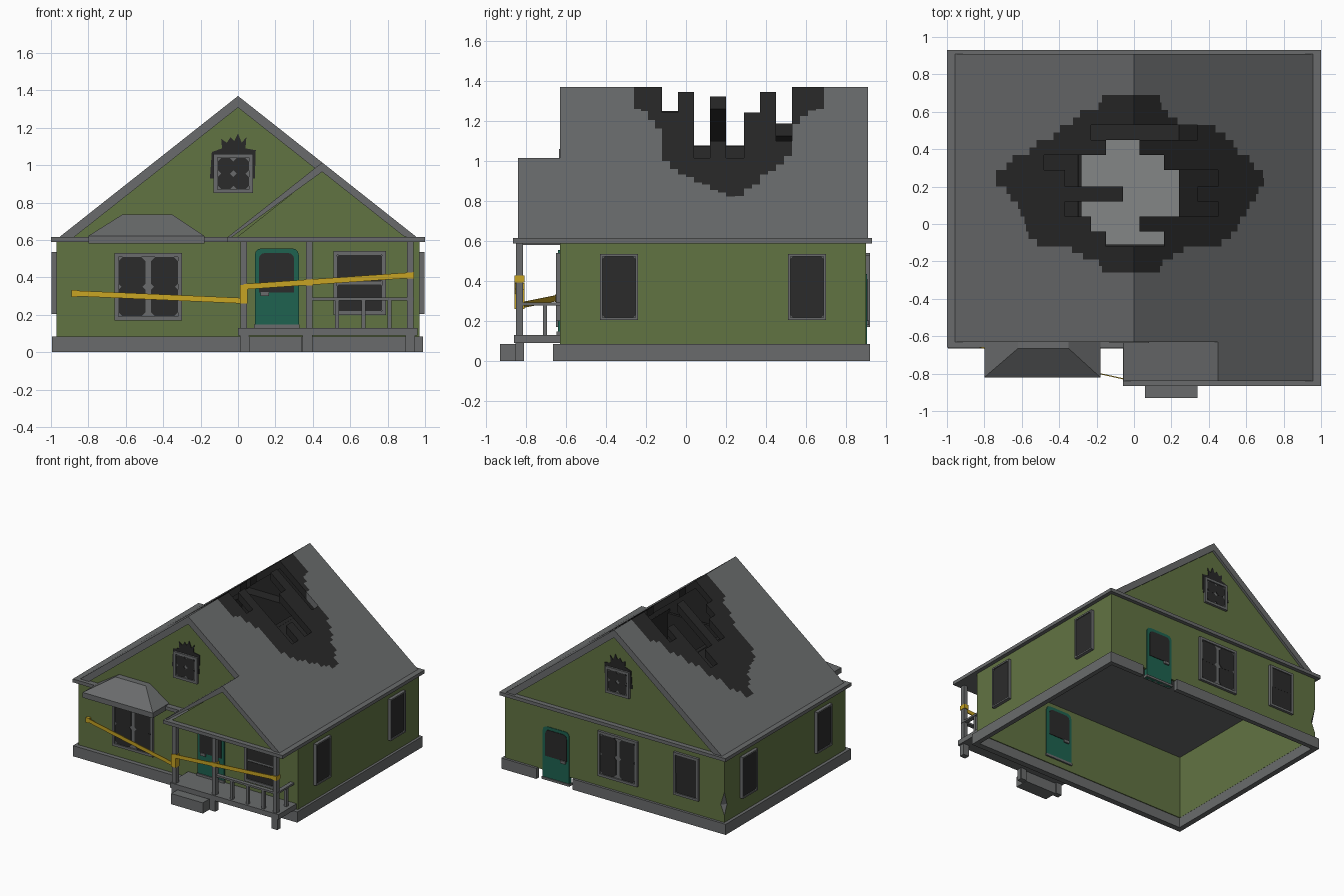
import bpy, bmesh, math
from mathutils import Vector as V

if "Cube" in bpy.data.objects:
    bpy.data.objects.remove(bpy.data.objects["Cube"])

def material(name, r, g, b):
    m = bpy.data.materials.new(name)
    m.diffuse_color = (r, g, b, 1)
    m.use_nodes = True
    m.node_tree.nodes["Principled BSDF"].inputs["Base Color"].default_value = m.diffuse_color
    return m

GREEN = material("green siding", .121, .172, .055)
GREY = material("grey trim", .142, .148, .150)
GLASS = material("dark glass", .024, .024, .024)
CHAR = material("charred black", .021, .021, .021)
TEAL = material("teal door", .013, .122, .079)
YELLOW = material("yellow tape", .57, .37, .017)
FLOOR = material("pale grey floor", .23, .24, .24)

def finish(name, bm, *mats):
    bmesh.ops.recalc_face_normals(bm, faces=bm.faces)
    me = bpy.data.meshes.new(name)
    bm.to_mesh(me)
    bm.free()
    for m in mats:
        me.materials.append(m)
    ob = bpy.data.objects.new(name, me)
    bpy.context.collection.objects.link(ob)
    return ob

def prism(bm, pts, vec, mi=0):
    a = [bm.verts.new(p) for p in pts]
    b = [bm.verts.new(V(p) + V(vec)) for p in pts]
    n = len(a)
    fs = [bm.faces.new(a), bm.faces.new(b[::-1])]
    fs += [bm.faces.new((a[i], b[i], b[(i + 1) % n], a[(i + 1) % n])) for i in range(n)]
    for f in fs:
        f.material_index = mi

def box(bm, x0, x1, y0, y1, z0, z1):
    prism(bm, [(x0, y0, z0), (x1, y0, z0), (x1, y1, z0), (x0, y1, z0)], (0, 0, z1 - z0))

def boxes(name, mat, *lst):
    bm = bmesh.new()
    for b in lst:
        box(bm, *b)
    return finish(name, bm, mat)

# foundation with a gap for the back door
boxes("foundation", GREY, (-.995, .99, -.665, -.618, 0, .085), (-.995, -.953, -.618, .92, 0, .085),
      (.953, .99, -.618, .92, 0, .085), (-.953, .36, .883, .92, 0, .085), (.68, .953, .883, .92, 0, .085))

# wall shell, with a chipped back-left corner
bm = bmesh.new()
def loop(x, y0, y1, z):
    return [bm.verts.new(p) for p in ((-x, y0, z), (x, y0, z), (x, y1, z), (-x, y1, z))]
L = [loop(.97, -.63, .9, .08), loop(.97, -.63, .9, .6), loop(.952, -.612, .882, .6), loop(.952, -.612, .882, .08)]
for k in range(4):
    for i in range(4):
        A, B, j = L[k], L[(k + 1) % 4], (i + 1) % 4
        bm.faces.new((A[i], A[j], B[j], B[i]))
walls = finish("walls", bm, GREEN, GREY)
bm = bmesh.new()
ring = [bm.verts.new((-.97 + dx, .9 + dy, .22)) for dx, dy in ((.033, 0), (0, .033), (-.033, 0), (0, -.033))]
for tip in (bm.verts.new((-.97, .9, .33)), bm.verts.new((-.97, .9, .14))):
    for i in range(4):
        bm.faces.new((ring[i], ring[(i + 1) % 4], tip)).material_index = 1
cut = finish("corner_chip_cutter", bm, GREEN, GREY)
cut.hide_render = True
mod = walls.modifiers.new("chip", 'BOOLEAN')
mod.operation, mod.object = 'DIFFERENCE', cut
bpy.context.view_layer.objects.active = walls
bpy.ops.object.modifier_apply(modifier="chip")
bpy.data.objects.remove(cut)

# ceiling, attic floor and eave trim
boxes("ceiling", GREY, (-.955, .955, -.615, .885, .588, .597))
boxes("attic_floor", FLOOR, (-.935, .935, -.6, .87, .598, .604))
boxes("eave_trim", GREY, (-1, -.06, -.66, -.615, .588, .615), (-1, -.955, -.615, .93, .588, .615),
      (.955, 1, -.615, .93, .588, .615), (-.955, .955, .885, .93, .588, .615),
      (-.06, 1, -.865, -.615, .588, .615))

# gable walls
def gable(name, cx, hw, y, top, th, mat=GREEN):
    bm = bmesh.new()
    prism(bm, [(cx - hw, y, .6), (cx + hw, y, .6), (cx, y, top)], (0, th, 0))
    finish(name, bm, mat)
gable("front_gable", 0, .93, -.615, 1.335, .018)
gable("back_gable", 0, .93, .89, 1.335, -.018)
gable("porch_gable", .45, .475, -.825, .975, .018)

# roof: strips along y; each split into grey, charred and open spans
S = .79
def slab(bm, x0, x1, y0, y1, mi, cx=0, peak=1.37, t=.062):
    stops = sorted({x0, x1} | {s for s in (-.885, cx, .885) if x0 < s < x1})
    for a, b in zip(stops, stops[1:]):
        za, zb = peak - S * abs(a - cx), peak - S * abs(b - cx)
        prism(bm, [(a, y0, za), (b, y0, zb), (b, y0, max(zb - t, .6)), (a, y0, max(za - t, .6))],
              (0, y1 - y0, 0), mi)

YS = [-.26, -.19, -.12, -.04, .04, .12, .20, .29, .37, .45, .53, .61, .69]
BURN = [(-.17, .14), (-.29, .22), (-.56, .51), (-.58, .56), (-.61, .61), (-.67, .66),
        (-.75, .70), (-.67, .63), (-.54, .54), (-.41, .48), (-.31, .19), (-.17, .14)]
HOLE = [None, None, (-.15, .16), (-.23, .03), (-.37, .45), (-.06, .34),
        (-.37, .45), (-.48, .16), (-.15, .03), (-.23, .34), None, None]
bm = bmesh.new()
E, Y0, Y1 = .965, -.63, .91
slab(bm, -E, E, Y0, YS[0], 0)
slab(bm, -E, E, YS[-1], Y1, 0)
for i, (bl, br) in enumerate(BURN):
    for k in range(2):
        n = BURN[min(max(i + (1 if k else -1), 0), 11)]
        l, r = bl * .85 + n[0] * .15, br * .85 + n[1] * .15
        h = (YS[i + 1] - YS[i]) / 2
        y0, y1 = YS[i] + k * h, YS[i] + (k + 1) * h
        slab(bm, -E, l, y0, y1, 0)
        slab(bm, r, E, y0, y1, 0)
        if HOLE[i]:
            slab(bm, l, HOLE[i][0], y0, y1, 1)
            slab(bm, HOLE[i][1], r, y0, y1, 1)
        else:
            slab(bm, l, r, y0, y1, 1)
finish("main_roof", bm, GREY, CHAR)

# scorched shaft and lining below the hole
bm = bmesh.new()
for x0, x1 in ((-.6, -.28), (.24, .6)):
    slab(bm, x0, x1, -.15, .55, 0, peak=1.265, t=.02)
for b in ((-.3, -.28, -.13, .47, .6, 1.03), (.24, .26, -.13, .47, .6, 1.06),
          (-.28, .24, -.13, -.11, .6, 1.05), (-.28, .24, .45, .54, .6, 1.08)):
    box(bm, *b)
finish("burnt_lining", bm, CHAR)
gable("burnt_baffle_front", 0, .88, -.14, 1.32, -.02, CHAR)
gable("burnt_baffle_back", 0, .88, .54, 1.32, .02, CHAR)

bm = bmesh.new()
slab(bm, -.055, .45, -.84, -.61, 0, .45, 1.0145, .05)
slab(bm, .45, E, -.84, Y0, 0, t=.05)
finish("porch_roof", bm, GREY)

# window awning: flat rim with a hipped top
boxes("awning_rim", GREY, (-.8, -.18, -.82, -.62, .58, .622))
bm = bmesh.new()
b = [bm.verts.new(p) for p in ((-.8, -.82, .622), (-.18, -.82, .622), (-.18, -.61, .622), (-.8, -.61, .622))]
t = [bm.verts.new(p) for p in ((-.62, -.665, .735), (-.35, -.665, .735), (-.35, -.61, .735), (-.62, -.61, .735))]
bm.faces.new(t)
for i in range(4):
    bm.faces.new((b[i], b[(i + 1) % 4], t[(i + 1) % 4], t[i]))
finish("awning_top", bm, GREY)

# wall plates: u along the wall, v up, d outward
WALL = {"front": lambda u, d, v: V((u, -.63 - d, v)), "back": lambda u, d, v: V((u, .9 + d, v)),
        "right": lambda u, d, v: V((.97 + d, u, v)), "left": lambda u, d, v: V((-.97 - d, u, v)),
        "front_attic": lambda u, d, v: V((u, -.615 - d, v)), "back_attic": lambda u, d, v: V((u, .89 + d, v))}
def plate(bm, side, pts, d0, d1):
    w = WALL[side]
    prism(bm, [w(u, d0, v) for u, v in pts], w(0, d1, 0) - w(0, d0, 0))
def rect(u0, u1, v0, v1, c=0):
    if not c:
        return [(u0, v0), (u1, v0), (u1, v1), (u0, v1)]
    return [(u0 + c, v0), (u1 - c, v0), (u1, v0 + c), (u1, v1 - c),
            (u1 - c, v1), (u0 + c, v1), (u0, v1 - c), (u0, v0 + c)]

def window(name, side, u0, u1, v0, v1, nu, nv, rim, gap, chamfer, depth=.02, vgap=None):
    bm = bmesh.new()
    plate(bm, side, rect(u0, u1, v0, v1), -.01, depth - .012)
    for r in (rect(u0, u0 + rim, v0, v1), rect(u1 - rim, u1, v0, v1),
              rect(u0 + rim, u1 - rim, v0, v0 + rim), rect(u0 + rim, u1 - rim, v1 - rim, v1)):
        plate(bm, side, r, -.01, depth)
    finish(name + "_frame", bm, GREY)
    bm = bmesh.new()
    vgap = gap if vgap is None else vgap
    a0, a1, b0, b1 = u0 + rim, u1 - rim, v0 + rim, v1 - rim
    w, h = (a1 - a0 - gap * (nu - 1)) / nu, (b1 - b0 - vgap * (nv - 1)) / nv
    for i in range(nu):
        for j in range(nv):
            p, q = a0 + i * (w + gap), b0 + j * (h + vgap)
            plate(bm, side, rect(p, p + w, q, q + h, chamfer), depth - .013, depth - .008 + .001 * j)
    finish(name + "_glass", bm, GLASS)

window("front_double_window", "front", -.66, -.30, .17, .53, 2, 2, .02, .03, .024, vgap=-.016)
window("front_porch_window", "front", .51, .79, .20, .54, 1, 2, .02, .015, .008)
window("back_double_window", "back", -.21, .14, .17, .53, 2, 2, .02, .03, .024, vgap=-.016)
window("back_window", "back", -.75, -.53, .20, .54, 1, 2, .018, -.01, .01)
for side in ("right", "left"):
    for k, u in enumerate((-.43, .51)):
        window(f"{side}_window_{k}", side, u, u + .19, .205, .535, 1, 1, .012, 0, .012, .026)

# attic windows with soot licking upward
SOOT = [(-.15, .93), (.09, .93), (.095, 1.08), (.04, 1.09), (.045, 1.15), (.02, 1.12), (.0, 1.17),
        (-.02, 1.13), (-.04, 1.15), (-.06, 1.12), (-.09, 1.14), (-.085, 1.09), (-.14, 1.07)]
for side in ("front_attic", "back_attic"):
    bm = bmesh.new()
    plate(bm, side, SOOT, -.004, .005)
    finish(side + "_soot", bm, CHAR)
    window(side + "_window", side, -.13, .08, .85, 1.06, 2, 2, .02, -.004, .022)

# doors
def door(name, side, u0, z0, out):
    def arch(a, b, z, t, r):
        pts = [(a, z), (b, z)]
        for cx, s in ((b - r, 0), (a + r, 90)):
            pts += [(cx + r * math.cos(math.radians(s + k * 30)), t - r + r * math.sin(math.radians(s + k * 30)))
                    for k in range(4)]
        return pts
    for part, mat, pts, d0, d1 in (
            ("", TEAL, arch(u0, u0 + .235, z0, z0 + .425, .035), -.025, out),
            ("_glass", GLASS, arch(u0 + .022, u0 + .21, z0 + .19, z0 + .4, .03), -.029, out + .004),
            ("_handle", GREY, rect(u0 + .03, u0 + .075, z0 + .17, z0 + .192), -.037, out + .012),
            ("_sill", GREY, rect(u0 - .005, u0 + .24, z0, z0 + .018), -.03, out + .008)):
        bm = bmesh.new()
        plate(bm, side, pts, d0, d1)
        finish(name + part, bm, mat)
door("front_door", "front", .09, .13, .01)
door("back_door", "back", .40, .01, .004)

# porch: deck, step, posts and railing
boxes("porch_deck", GREY, (0, .96, -.86, -.63, .09, .13))
boxes("porch_step", GREY, (.06, .34, -.93, -.82, 0, .085))
boxes("porch_posts", GREY, *[(x - .017, x + .017, -.85, -.815, 0, .59) for x in (.03, .38, .92)],
      *[(x - .025, x + .025, -.853, -.81, 0, .09) for x in (.035, .37, .92)])
boxes("railing", GREY, (.38, .94, -.848, -.815, .277, .292), (.905, .938, -.815, -.63, .277, .292),
      *[(x - .011, x + .011, -.842, -.82, .13, .28) for x in (.53, .67, .81)],
      (.91, .932, -.716, -.694, .13, .28))

# barrier tape strung from the wall along the porch posts
def tape(name, p, q, h=.03):
    bm = bmesh.new()
    prism(bm, [p, q, (q[0], q[1], q[2] + h), (p[0], p[1], p[2] + h)], (0, .006, 0))
    finish(name, bm, YELLOW)
tape("tape_left", (-.88, -.65, .3), (.03, -.85, .26))
tape("tape_right", (.03, -.858, .335), (.94, -.858, .398))
boxes("tape_wraps", YELLOW, (.01, .05, -.858, -.808, .26, .36), (.9, .94, -.858, -.808, .393, .427),
      (.36, .4, -.858, -.808, .357, .39), (-.89, -.86, -.654, -.63, .295, .333))
